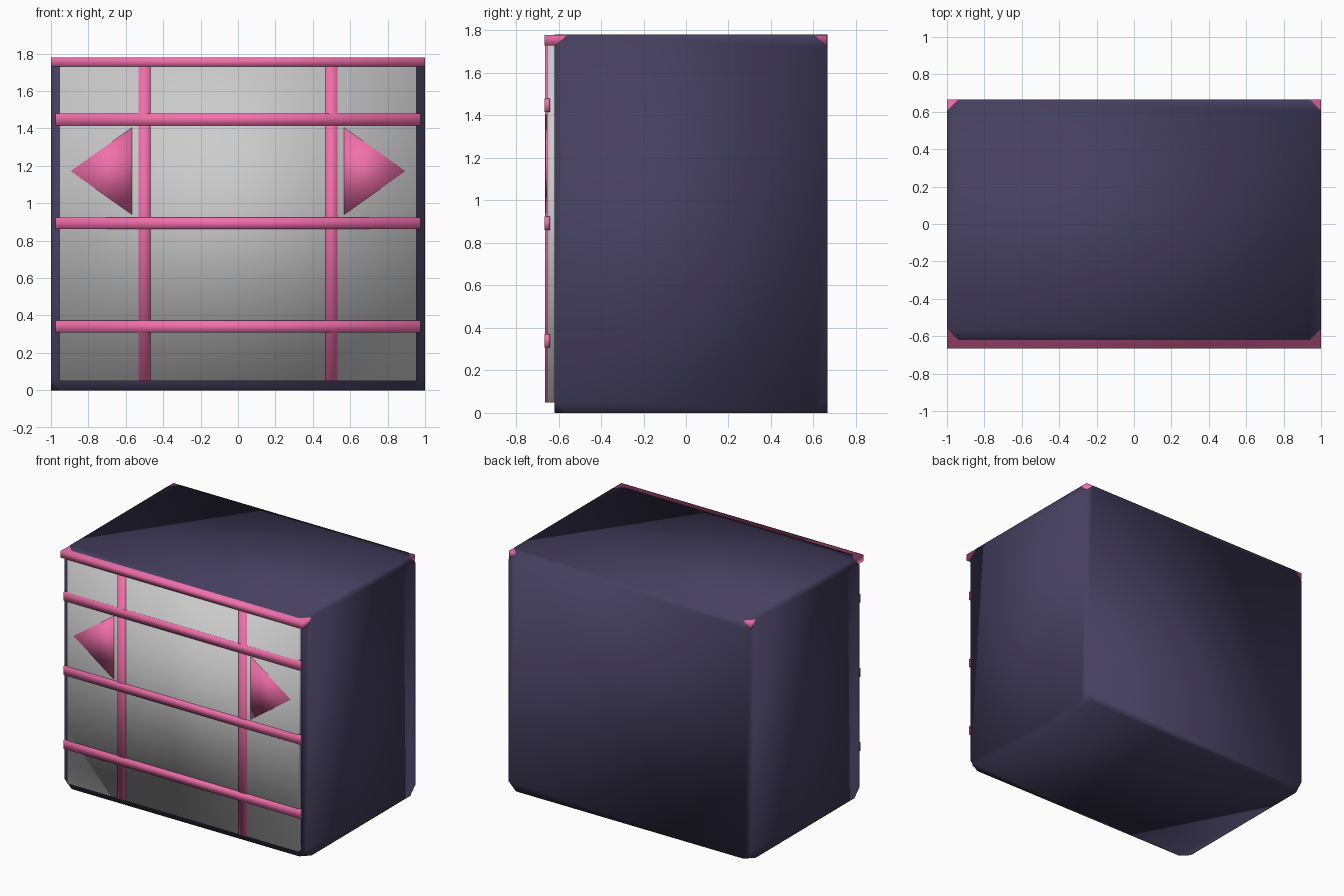
import bpy, bmesh
from mathutils import Vector

if "Cube" in bpy.data.objects:
    bpy.data.objects.remove(bpy.data.objects["Cube"])


def material(name, rgb):
    m = bpy.data.materials.new(name)
    m.diffuse_color = (*rgb, 1)
    m.use_nodes = True
    m.node_tree.nodes["Principled BSDF"].inputs["Base Color"].default_value = m.diffuse_color
    return m


PINK = material("pink", (0.88, 0.16, 0.40))
PURPLE = material("dark_purple", (0.060, 0.050, 0.115))


def finish(bm, name, mat):
    bmesh.ops.recalc_face_normals(bm, faces=bm.faces)
    for f in bm.faces:
        f.smooth = True          # soft shading across the whole part
    me = bpy.data.meshes.new(name)
    bm.to_mesh(me)
    bm.free()
    if mat:
        me.materials.append(mat)
    ob = bpy.data.objects.new(name, me)
    bpy.context.collection.objects.link(ob)
    return ob


def box(name, lo, hi, mat=None, corner=0):
    lo, hi = Vector(lo), Vector(hi)
    bm = bmesh.new()
    bmesh.ops.create_cube(bm, size=1)
    for v in bm.verts:
        v.co = (lo + hi) / 2 + v.co * (hi - lo)
    if corner:                   # cut off the eight corners
        bmesh.ops.bevel(bm, geom=bm.verts[:], offset=corner, segments=1,
                        affect='VERTICES', offset_type='OFFSET')
    return finish(bm, name, mat)


def prism(name, outline, y0, y1, mat):
    bm = bmesh.new()
    face = bm.faces.new([bm.verts.new((x, y0, z)) for x, z in outline])
    ext = bmesh.ops.extrude_face_region(bm, geom=[face])
    for g in ext["geom"]:
        if isinstance(g, bmesh.types.BMVert):
            g.co.y = y1
    return finish(bm, name, mat)


FRONT, BACK, TOP = -0.665, 0.665, 1.78

# Cabinet body with clipped corners, and the top slab that peeps out of them
body = box("cabinet_body", (-1, -0.62, 0), (1, BACK, TOP), PURPLE)
bm = bmesh.new()
bm.from_mesh(body.data)
for v in bm.verts[:]:            # plane-cut each corner 0.06 along its edges
    sign = Vector((1 if v.co.x > 0 else -1, 1 if v.co.y > 0 else -1,
                   1 if v.co.z > 0.5 else -1))
    corner = v.co.copy()
    cut = bmesh.ops.bisect_plane(bm, geom=bm.verts[:] + bm.edges[:] + bm.faces[:],
                                 plane_co=corner - Vector((sign.x * 0.06, 0, 0)),
                                 plane_no=sign.normalized(), clear_outer=True)
    edges = [e for e in cut["geom_cut"] if isinstance(e, bmesh.types.BMEdge)]
    bmesh.ops.contextual_create(bm, geom=edges)
bmesh.ops.recalc_face_normals(bm, faces=bm.faces)
for f in bm.faces:
    f.smooth = True
bm.to_mesh(body.data)
bm.free()
box("top_slab", (-0.9995, FRONT, 1.73), (0.9995, BACK - 0.0005, TOP - 0.0005), PINK)

# Grey front panel
box("front_panel", (-0.955, -0.655, 0.05), (0.955, -0.60, 1.735))

# Horizontal rails
for i, z in enumerate((0.34, 0.893, 1.447)):
    box(f"rail_{i + 1}", (-0.977, FRONT, z - 0.032), (0.977, -0.64, z + 0.032), PINK)

# Upright dividers and outward arrows, mirrored left and right
for side, s in (("left", -1), ("right", 1)):
    x = s * 0.5
    box(f"{side}_divider", (x - 0.032, -0.663, 0.05), (x + 0.032, -0.63, 1.735), PINK)
    prism(f"{side}_arrow", [(s * 0.568, 0.94), (s * 0.895, 1.172), (s * 0.568, 1.404)],
          -0.662, -0.64, PINK)
